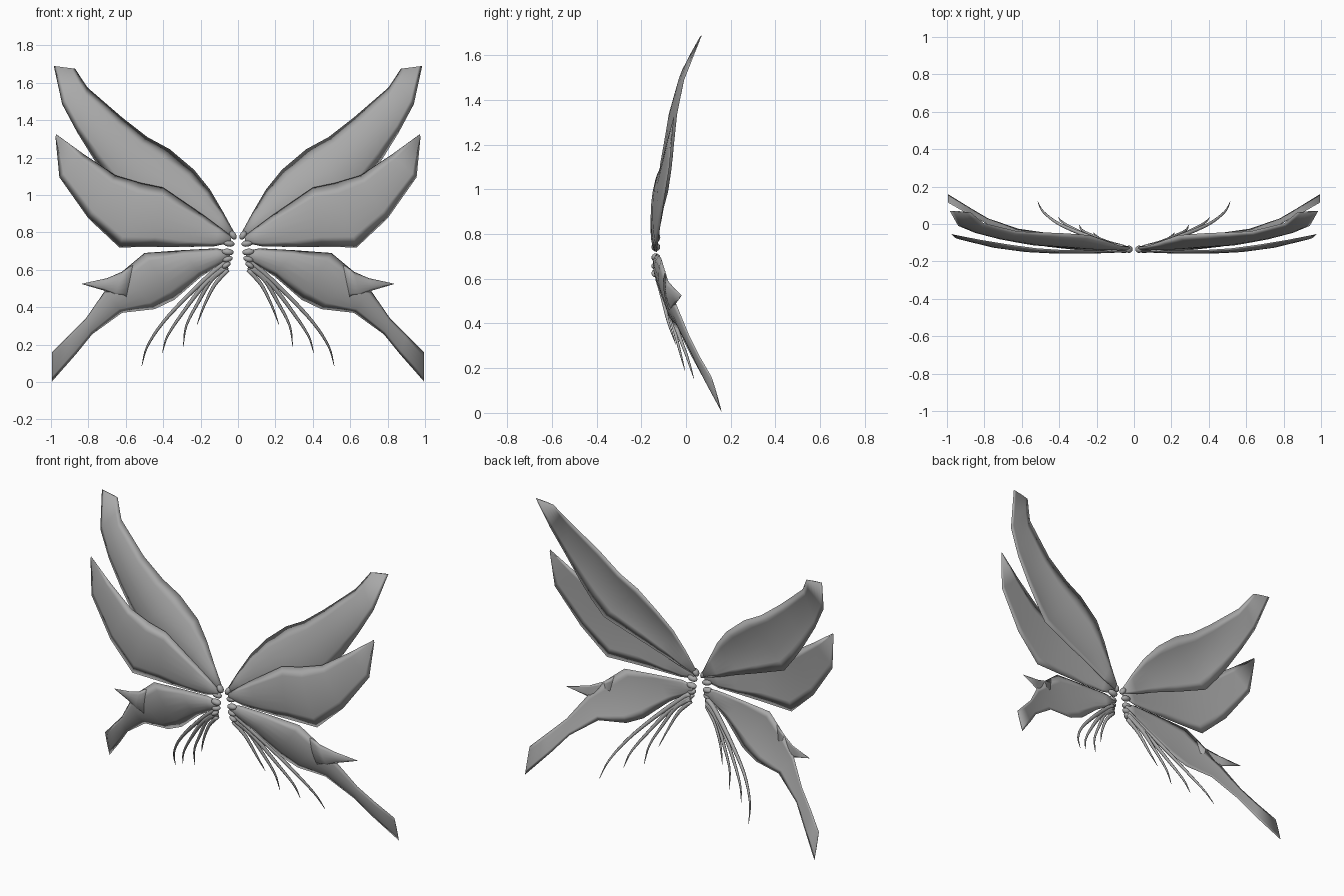
import bpy, bmesh, math
from mathutils import Vector

grey = bpy.data.materials.new("wing grey")
grey.diffuse_color = (0.4, 0.4, 0.4, 1)
SEGS = 6          # steps across a wing from leading to trailing edge


def finish(bm, name):
    """Mirror the right-hand part to the left and make a smooth object."""
    half = bm.copy()
    bmesh.ops.scale(half, vec=(-1, 1, 1), verts=half.verts)
    bmesh.ops.reverse_faces(half, faces=half.faces)
    for side, part in (("right", bm), ("left", half)):
        bmesh.ops.remove_doubles(part, verts=part.verts, dist=0.0005)
        bmesh.ops.recalc_face_normals(part, faces=part.faces)
        for f in part.faces:
            f.smooth = True
        me = bpy.data.meshes.new(f"{name}_{side}")
        part.to_mesh(me)
        part.free()
        me.materials.append(grey)
        bpy.context.collection.objects.link(bpy.data.objects.new(f"{name}_{side}", me))


def loft(bm, rings):
    """Skin closed rings of points and cap both ends."""
    rows = [[bm.verts.new(p) for p in r] for r in rings]
    n = len(rows[0])
    for a, b in zip(rows, rows[1:]):
        for i in range(n):
            j = (i + 1) % n
            bm.faces.new((a[i], a[j], b[j], b[i]))
    bm.faces.new(rows[0])
    bm.faces.new(rows[-1][::-1])


def wing(name, stations):
    """Station: leading x, y, z, trailing x, y, z, front bulge, back bulge."""
    bm = bmesh.new()
    rings = []
    for s in stations:
        lead, trail = Vector(s[0:3]), Vector(s[3:6])
        ring = []
        for k in range(2 * SEGS):
            front = k <= SEGS
            t = k / SEGS if front else 2 - k / SEGS
            arch = math.sin(math.pi * t) ** 0.8 if 0 < t < 1 else 0
            p = lead.lerp(trail, t)
            p.y -= arch * (s[6] if front else s[7])
            ring.append(p)
        rings.append(ring)
    loft(bm, rings)
    finish(bm, name)


# Tall upper wing, cupped towards the front
wing("upper_wing", [
    (.02, -.13, .80, .035, -.13, .77, .012, -.012),
    (.08, -.115, .91, .13, -.125, .80, .02, 0),
    (.15, -.09, 1.03, .28, -.11, .86, .035, .015),
    (.235, -.06, 1.135, .43, -.10, .915, .045, .025),
    (.365, -.05, 1.245, .62, -.08, .99, .05, .03),
    (.485, -.045, 1.31, .70, -.065, 1.09, .045, .025),
    (.62, -.04, 1.415, .77, -.055, 1.19, .035, .015),
    (.805, .005, 1.575, .86, -.04, 1.335, .025, .008),
    (.835, .03, 1.62, .94, -.01, 1.485, .015, .003),
    (.87, .06, 1.675, .985, .07, 1.69, .003, -.003)])

# Middle wing, in front of the upper one
wing("middle_wing", [
    (.035, -.14, .78, .04, -.14, .745, .012, -.012),
    (.10, -.14, .83, .13, -.14, .725, .014, -.004),
    (.18, -.142, .89, .26, -.142, .723, .016, 0),
    (.40, -.138, 1.04, .45, -.138, .722, .02, .005),
    (.52, -.13, 1.065, .635, -.13, .72, .02, .005),
    (.655, -.112, 1.105, .80, -.11, .875, .018, .003),
    (.82, -.085, 1.215, .955, -.075, 1.095, .01, 0),
    (.972, -.055, 1.325, .976, -.055, 1.31, .001, -.001)])

# Lower wing with a long tail sweeping back
wing("lower_wing", [
    (.04, -.13, .70, .045, -.13, .66, .014, -.014),
    (.115, -.13, .715, .11, -.125, .62, .02, -.005),
    (.30, -.12, .705, .195, -.11, .565, .03, .005),
    (.50, -.11, .69, .34, -.07, .44, .03, .01),
    (.62, -.08, .59, .445, -.05, .39, .028, .01),
    (.71, -.045, .49, .62, -.025, .37, .02, .005),
    (.81, .015, .345, .78, .03, .255, .012, 0),
    (.90, .06, .255, .865, .08, .15, .01, -.002),
    (.995, .115, .16, .995, .16, .002, .002, -.002)])

# Short spur on the outer edge of the lower wing
wing("wing_spur", [
    (.56, -.093, .635, .60, -.065, .44, .02, 0),
    (.62, -.08, .59, .66, -.055, .455, .018, 0),
    (.70, -.05, .555, .72, -.045, .49, .01, -.002),
    (.835, -.02, .526, .836, -.02, .524, .001, -.001)])


def tendril(name, points, radius):
    """Smooth tapered strand through a few points."""
    pts = [Vector(p) for p in points]
    ext = [2 * pts[0] - pts[1]] + pts + [2 * pts[-1] - pts[-2]]
    path = []
    for i in range(len(pts) - 1):
        a, b, c, d = ext[i:i + 4]
        for k in range(4):
            t = k / 4
            path.append(0.5 * (2 * b + (c - a) * t + (2 * a - 5 * b + 4 * c - d) * t * t
                               + (3 * b - a - 3 * c + d) * t ** 3))
    path.append(pts[-1])
    rings = []
    for i, p in enumerate(path):
        tan = (path[min(i + 1, len(path) - 1)] - path[max(i - 1, 0)]).normalized()
        u = tan.cross(Vector((0, 1, 0))).normalized()
        v = tan.cross(u)
        r = radius * (1 - i / (len(path) - 1)) ** 0.7 + 0.0008
        rings.append([p + r * (math.cos(a) * u + math.sin(a) * v)
                      for a in (math.tau * k / 8 for k in range(8))])
    bm = bmesh.new()
    loft(bm, rings)
    finish(bm, name)


# Four trailing tendrils, longest first
tendril("tendril_1", [(.06, -.125, .645), (.125, -.11, .595), (.26, -.06, .47),
                      (.40, .0, .32), (.485, .065, .19), (.515, .12, .085)], .015)
tendril("tendril_2", [(.06, -.125, .63), (.18, -.09, .52), (.285, -.045, .385),
                      (.375, .005, .25), (.405, .035, .155)], .014)
tendril("tendril_3", [(.06, -.125, .615), (.14, -.10, .55), (.205, -.07, .44),
                      (.275, -.035, .305), (.293, -.005, .19)], .014)
tendril("tendril_4", [(.055, -.125, .60), (.125, -.105, .52), (.18, -.08, .41),
                      (.22, -.045, .305)], .012)


def knuckle(name, centre, size, angle):
    """Rounded lump where a wing joins the body."""
    bm = bmesh.new()
    bmesh.ops.create_uvsphere(bm, u_segments=12, v_segments=8, radius=1)
    for v in bm.verts:
        x, y, z = v.co.x * size[0], v.co.y * size[1], v.co.z * size[2]
        c, s = math.cos(angle), math.sin(angle)
        v.co = Vector(centre) + Vector((x * c - z * s, y, x * s + z * c))
    finish(bm, name)


# Stack of root lumps
for i, (x, z, rx, rz, ang) in enumerate([
        (.027, .785, .026, .017, 1.0), (.05, .742, .032, .018, .2),
        (.055, .695, .032, .018, .1), (.055, .657, .028, .016, -.3),
        (.062, .625, .026, .014, -.6)]):
    knuckle(f"root_knuckle_{i + 1}", (x, -.135, z), (rx, .02, rz), ang)
